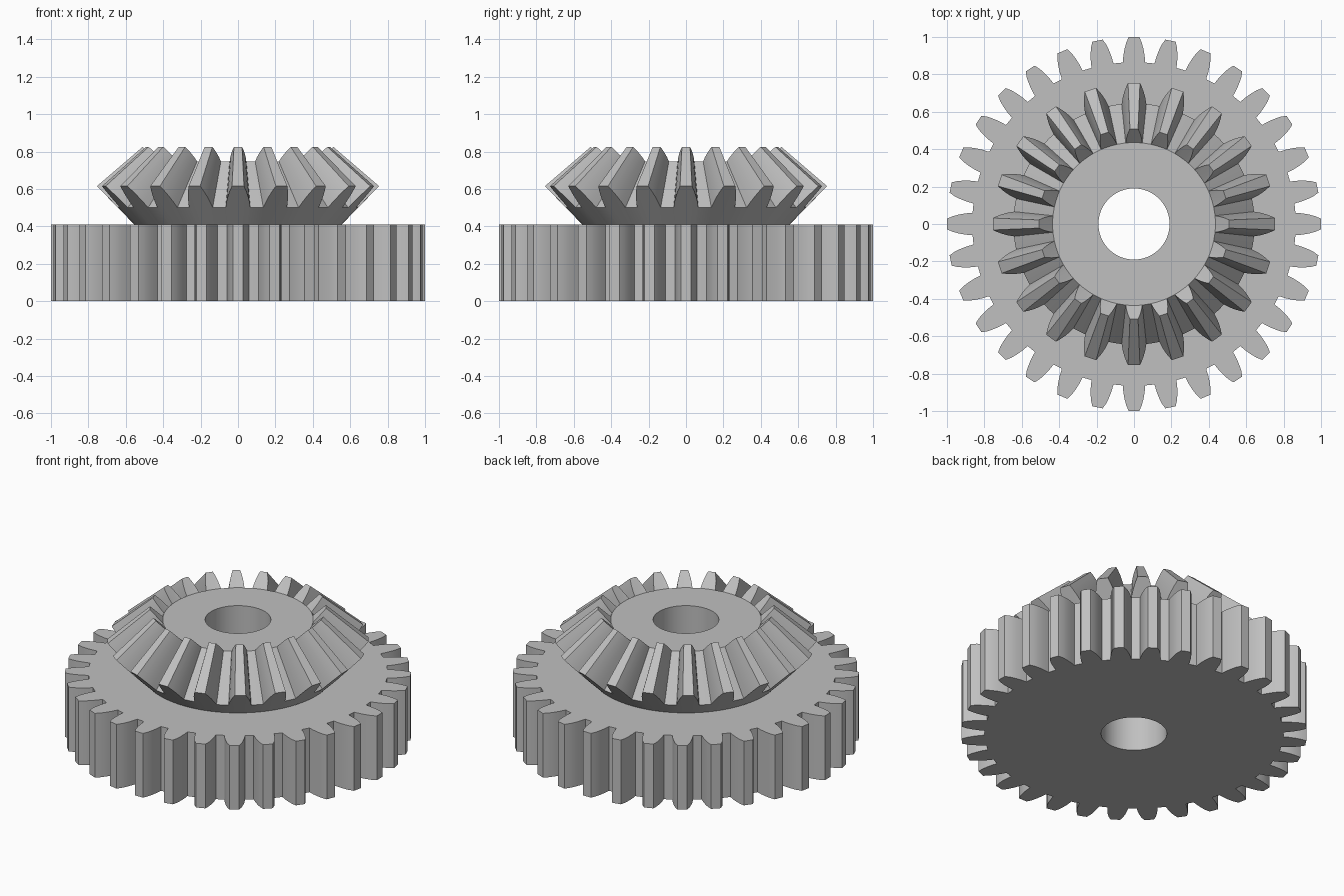
import bpy, bmesh, math

if "Cube" in bpy.data.objects:
    bpy.data.objects.remove(bpy.data.objects["Cube"])

TAU = 2 * math.pi

metal = bpy.data.materials.new("grey metal")
metal.diffuse_color = (0.527, 0.527, 0.527, 1)
metal.use_nodes = True
metal.node_tree.nodes["Principled BSDF"].inputs["Base Color"].default_value = metal.diffuse_color


def tooth_angles(teeth, half_profile):
    """Radius and angle pairs round a gear, from (radius, half width) root to tip."""
    pts = []
    for i in range(teeth):
        a = TAU * i / teeth
        pts += [(r, a - math.asin(w / r)) for r, w in half_profile]
        pts += [(r, a + math.asin(w / r)) for r, w in reversed(half_profile)]
        pts.append((half_profile[0][0], a + TAU / teeth / 2))  # middle of the gap
    return pts


def ring(outline, r, z):
    return [(r * math.cos(a), r * math.sin(a), z) for _, a in outline]


def skin(name, rings):
    """Join matching rings of points with quads."""
    bm = bmesh.new()
    loops = [[bm.verts.new(p) for p in pts] for pts in rings]
    n = len(loops[0])
    for lo, hi in zip(loops, loops[1:]):
        for i in range(n):
            j = (i + 1) % n
            bm.faces.new((lo[i], lo[j], hi[j], hi[i]))
    bmesh.ops.remove_doubles(bm, verts=bm.verts, dist=0.0005)
    mesh = bpy.data.meshes.new(name)
    bm.to_mesh(mesh)
    bm.free()
    mesh.materials.append(metal)
    obj = bpy.data.objects.new(name, mesh)
    bpy.context.collection.objects.link(obj)
    bpy.ops.object.select_all(action='DESELECT')
    obj.select_set(True)
    bpy.context.view_layer.objects.active = obj
    bpy.ops.object.shade_smooth_by_angle(angle=math.radians(25))
    return obj


BORE, STEP, NECK = 0.19, 0.41, 0.555

# Lower straight-toothed gear, 32 teeth
spur = tooth_angles(32, [(0.865, 0.06), (0.9, 0.057), (0.935, 0.051),
                         (0.97, 0.042), (1.0, 0.028)])
spur_at = lambda z: [(r * math.cos(a), r * math.sin(a), z) for r, a in spur]
skin("spur_gear", [ring(spur, BORE, STEP), ring(spur, BORE, 0), spur_at(0),
                   spur_at(STEP), ring(spur, NECK, STEP)])

# Upper conical gear, 20 teeth tapering towards an apex above it
APEX, ROOT, TAPER = 1.262, 0.645, 0.675
bevel = tooth_angles(20, [(ROOT, 0.066), (0.675, 0.061), (0.705, 0.053),
                          (0.732, 0.043), (0.755, 0.032)])
outer = [(r * math.cos(a), r * math.sin(a), 0.5 + (r - ROOT) * 1.045)
         for r, a in bevel]
inner = [(x * TAPER, y * TAPER, APEX + (z - APEX) * TAPER) for x, y, z in outer]
top = APEX + (0.5 - APEX) * TAPER
skin("bevel_gear", [ring(bevel, NECK, STEP), outer, inner,
                    ring(bevel, ROOT * TAPER, top), ring(bevel, BORE, top),
                    ring(bevel, BORE, STEP)])
